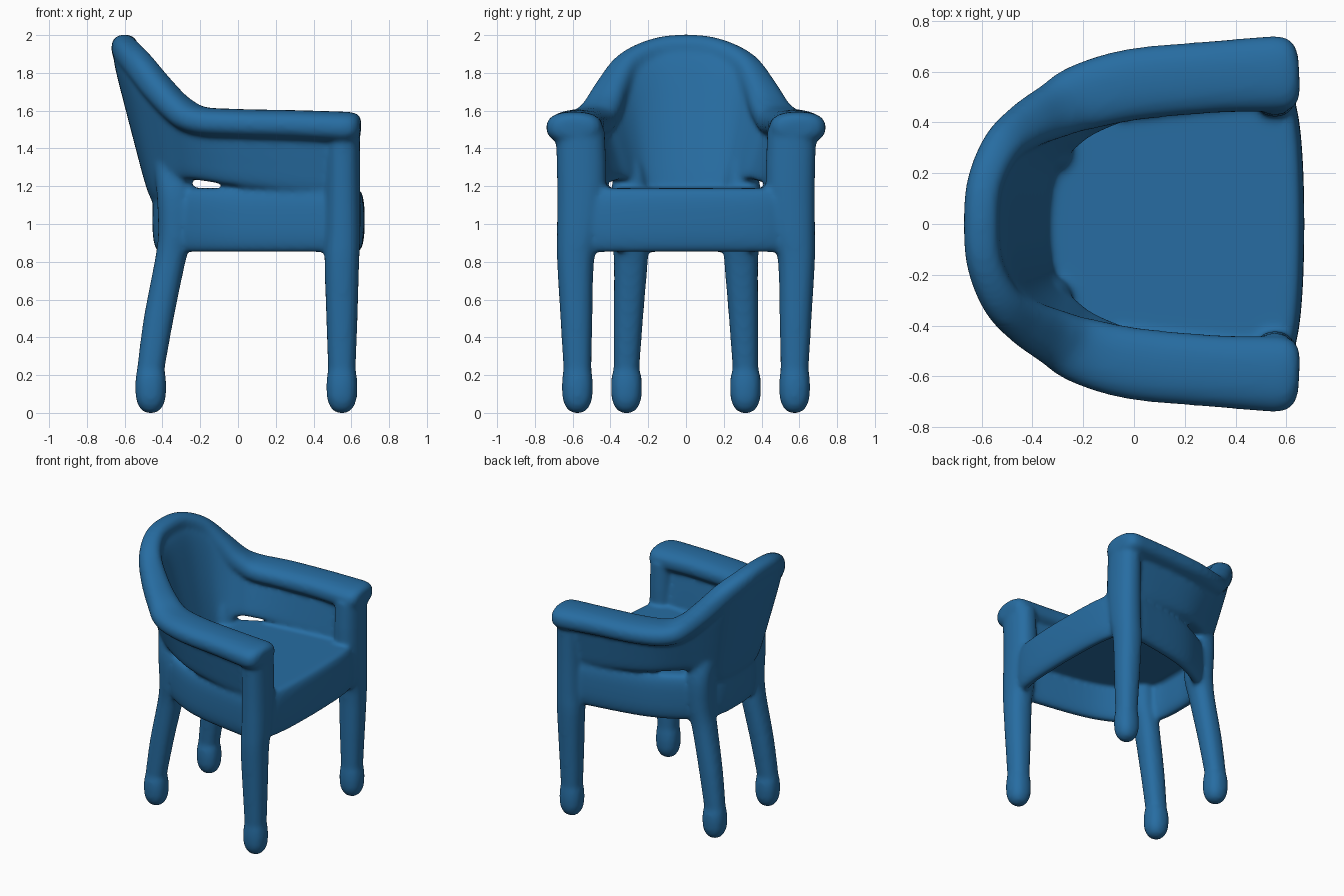
import bpy
import bmesh
from math import cos, sin, pi, copysign
from mathutils import Vector

cube = bpy.data.objects.get("Cube")
if cube:
    bpy.data.objects.remove(cube, do_unlink=True)

X, Y, Z = Vector((1, 0, 0)), Vector((0, 1, 0)), Vector((0, 0, 1))

# One moulded plastic colour
BLUE = (0.02, 0.152, 0.36, 1)
plastic = bpy.data.materials.new("blue_plastic")
plastic.use_nodes = True
plastic.diffuse_color = BLUE
plastic.node_tree.nodes["Principled BSDF"].inputs["Base Color"].default_value = BLUE

# All parts go into one body, fused at the end like a one-piece moulding
body = bmesh.new()


def section(centre, u, v, power, sides=24):
    """Rounded-rectangle ring spanned by the half-axes u and v."""
    ring = []
    for i in range(sides):
        c, s = cos(2 * pi * i / sides), sin(2 * pi * i / sides)
        ring.append(centre + u * copysign(abs(c) ** (2 / power), c)
                    + v * copysign(abs(s) ** (2 / power), s))
    return ring


def loft(rings, closed=False):
    """Skin a list of rings, capping the ends unless the loft is closed."""
    rows = [[body.verts.new(p) for p in ring] for ring in rings]
    n = len(rows[0])
    for a, b in zip(rows, rows[1:] + (rows[:1] if closed else [])):
        for i in range(n):
            j = (i + 1) % n
            body.faces.new((a[i], a[j], b[j], b[i]))
    if not closed:
        body.faces.new(rows[0])
        body.faces.new(rows[-1])


def spline(keys, steps=5, closed=False):
    """Catmull-Rom interpolation of equal-length tuples."""
    keys = [Vector(k) for k in keys]
    n, out = len(keys), []
    pick = (lambda i: keys[i % n]) if closed else (lambda i: keys[max(0, min(n - 1, i))])
    for i in range(n if closed else n - 1):
        a, b, c, d = (pick(i + k) for k in (-1, 0, 1, 2))
        for s in range(steps):
            t = s / steps
            out.append((b * 2 + (c - a) * t + (a * 2 - b * 5 + c * 4 - d) * t * t
                        + (b * 3 - a - c * 3 + d) * t ** 3) * 0.5)
    if not closed:
        out.append(keys[-1])
    return out


def tangent(pts, i, closed=False):
    n = len(pts)
    a, b = ((i - 1) % n, (i + 1) % n) if closed else (max(i - 1, 0), min(i + 1, n - 1))
    return (pts[b] - pts[a]).normalized()


def both_sides(half):
    """Mirror a half list, whose last entry lies on the centre plane, across y."""
    return half + [(k[0], -k[1], *k[2:]) for k in half[-2::-1]]


# Pairs of legs with rounded feet: x, y, z, half-depth, half-width
def leg_pair(keys):
    foot_x, foot_y = keys[0][:2]
    toe = [(foot_x, foot_y, z, r, r) for z, r in
           ((0, .025), (.012, .048), (.04, .068), (.08, .08), (.14, .083), (.19, .08))]
    for side in (1, -1):
        loft([section(Vector((k[0], side * k[1], k[2])), X * k[3], Y * k[4], 2.3)
              for k in toe + [tuple(k) for k in spline(keys, 3)]])


# Front legs rise to the arms
leg_pair([(.55, .575, .23, .073, .074), (.55, .58, .5, .083, .085),
          (.55, .585, .8, .092, .098), (.555, .568, .95, .093, .116),
          (.555, .552, 1.2, .093, .131), (.555, .56, 1.5, .09, .13)])

# Back legs blend into the back
leg_pair([(-.462, .315, .23, .073, .068), (-.42, .305, .5, .08, .078),
          (-.36, .292, .8, .082, .09), (-.33, .295, .95, .093, .1),
          (-.33, .3, 1.15, .1, .1), (-.355, .297, 1.3, .085, .075),
          (-.37, .315, 1.42, .045, .045)])

# Arm and back rail: x, y, z, half-width, half-thickness
rail_half = [(.56, .592, 1.51, .15, .085), (.3, .578, 1.522, .142, .081),
             (0, .55, 1.53, .142, .079), (-.2, .5, 1.545, .132, .078),
             (-.31, .448, 1.603, .112, .077), (-.42, .39, 1.715, .094, .077),
             (-.52, .305, 1.838, .079, .075), (-.586, .16, 1.912, .072, .072),
             (-.6, 0, 1.932, .071, .071)]
rail = spline(both_sides(rail_half))
path = [Vector(k[:3]) for k in rail]
rings = []
for i, k in enumerate(rail):
    t = tangent(path, i)
    u = t.cross(Z).normalized()
    rings.append(section(path[i], u * k[3], u.cross(t) * k[4], 2.4))


# Blunt rounded hand ends
def hand_end(ring):
    centre = sum(ring, Vector()) / len(ring)
    return [[centre + (p - centre) * s + X * d for p in ring]
            for d, s in ((.04, .97), (.066, .86), (.082, .7), (.09, .45))]


loft(hand_end(rings[0])[::-1] + rings + hand_end(rings[-1]))

# Wrap-around shell under the rail: lower edge x, y, z and half-thickness
shell_low = [(.54, .53, 1.15, .07), (.3, .515, 1.165, .07), (0, .475, 1.2, .07),
             (-.18, .405, 1.23, .07), (-.27, .34, 1.23, .072), (-.33, .275, 1.18, .075),
             (-.365, .2, 1.12, .08), (-.38, .1, 1.1, .08), (-.384, 0, 1.1, .08)]
shell = spline(both_sides(shell_low))
low = [Vector(k[:3]) for k in shell]
rings = []
for i, (bottom, top) in enumerate(zip(low, path)):
    u = tangent(low, i).cross(Z).normalized()
    rings.append(section((bottom + top) / 2, u * shell[i][3], (top - bottom) / 2, 6, 40))
loft(rings)

# Seat apron: closed band around the seat, x, y
apron_half = [(.608, 0), (.6, .28), (.575, .46), (.52, .545), (.3, .525), (0, .465),
              (-.2, .375), (-.32, .28), (-.38, .16), (-.39, 0)]
outline = [Vector((p[0], p[1], 1.02)) for p in
           spline(both_sides(apron_half)[:-1], closed=True)]
rings = []
for i, p in enumerate(outline):
    u = tangent(outline, i, True).cross(Z).normalized()
    rings.append(section(p + u * .014, u * .049, Z * .17, 2.7))
loft(rings, closed=True)

# Seat plate, open underneath
loft([[Vector((p.x, p.y, z)) for p in outline] for z in (1.1, 1.19)])

# Fuse the parts into one skin with soft joints
bmesh.ops.recalc_face_normals(body, faces=body.faces)
mesh = bpy.data.meshes.new("moulded_armchair")
body.to_mesh(mesh)
body.free()
mesh.materials.append(plastic)
chair = bpy.data.objects.new("moulded_armchair", mesh)
bpy.context.collection.objects.link(chair)
fuse = chair.modifiers.new("fuse", 'REMESH')
fuse.mode = 'VOXEL'
fuse.voxel_size = 0.014
fuse.use_smooth_shade = True
soften = chair.modifiers.new("soften", 'SMOOTH')
soften.factor = 0.5
soften.iterations = 10
